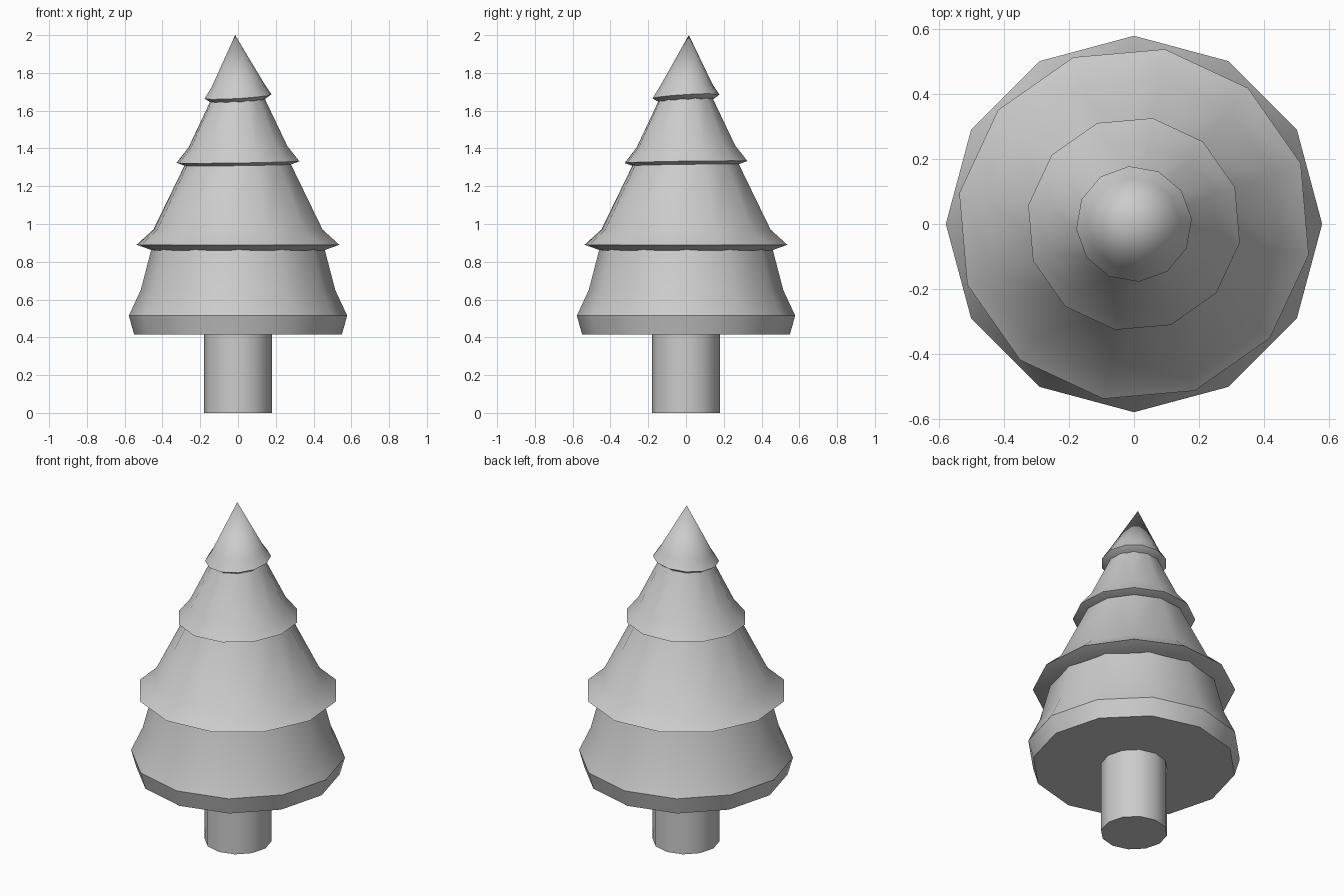
import bpy, bmesh
from math import radians, cos, sin

if "Cube" in bpy.data.objects:
    bpy.data.objects.remove(bpy.data.objects["Cube"])

SIDES = 12


def lathe(name, profile, turn=0.0, tilt=0.0, tip=(0, 0), angle=36):
    """Spin (radius, height) points into a closed 12-sided solid; radius 0 makes a point."""
    bm = bmesh.new()
    z0 = profile[0][1]
    rings = []
    for r, z in profile:
        if r == 0:
            rings.append([bm.verts.new((tip[0], tip[1], z))])
            continue
        ring = []
        for i in range(SIDES):
            a = radians(turn) + radians(360 / SIDES) * i
            x, y = r * cos(a), r * sin(a)
            ring.append(bm.verts.new((x, y, z + tilt * (x + y))))
        rings.append(ring)
    for lo, hi in zip(rings, rings[1:]):
        for i in range(SIDES):
            j = (i + 1) % SIDES
            if len(hi) == 1:
                bm.faces.new((lo[i], lo[j], hi[0]))
            else:
                bm.faces.new((lo[i], lo[j], hi[j], hi[i]))
    bm.faces.new(rings[0][::-1])
    if len(rings[-1]) > 1:
        bm.faces.new(rings[-1])
    bmesh.ops.recalc_face_normals(bm, faces=bm.faces)
    mesh = bpy.data.meshes.new(name)
    bm.to_mesh(mesh)
    bm.free()
    ob = bpy.data.objects.new(name, mesh)
    bpy.context.collection.objects.link(ob)
    bpy.ops.object.select_all(action='DESELECT')
    ob.select_set(True)
    bpy.context.view_layer.objects.active = ob
    bpy.ops.object.shade_smooth_by_angle(angle=radians(angle))
    return ob


# Trunk
lathe("trunk", [(0.18, 0), (0.18, 0.42)])

# Foliage tiers, bottom to top, each with an overhanging rim
lathe("bottom_tier", [(0.55, 0.415), (0.578, 0.515), (0.515, 0.65), (0.455, 0.88)])
lathe("lower_middle_tier", [(0.46, 0.86), (0.545, 0.89), (0.455, 0.97), (0.275, 1.335)],
      turn=20)
lathe("upper_middle_tier", [(0.28, 1.31), (0.33, 1.328), (0.265, 1.41), (0.14, 1.67)],
      turn=20, tilt=0.015)
lathe("top_tier", [(0.14, 1.65), (0.178, 1.675), (0.142, 1.73), (0, 2.0)],
      turn=5, tilt=0.06, tip=(-0.015, 0.015))
